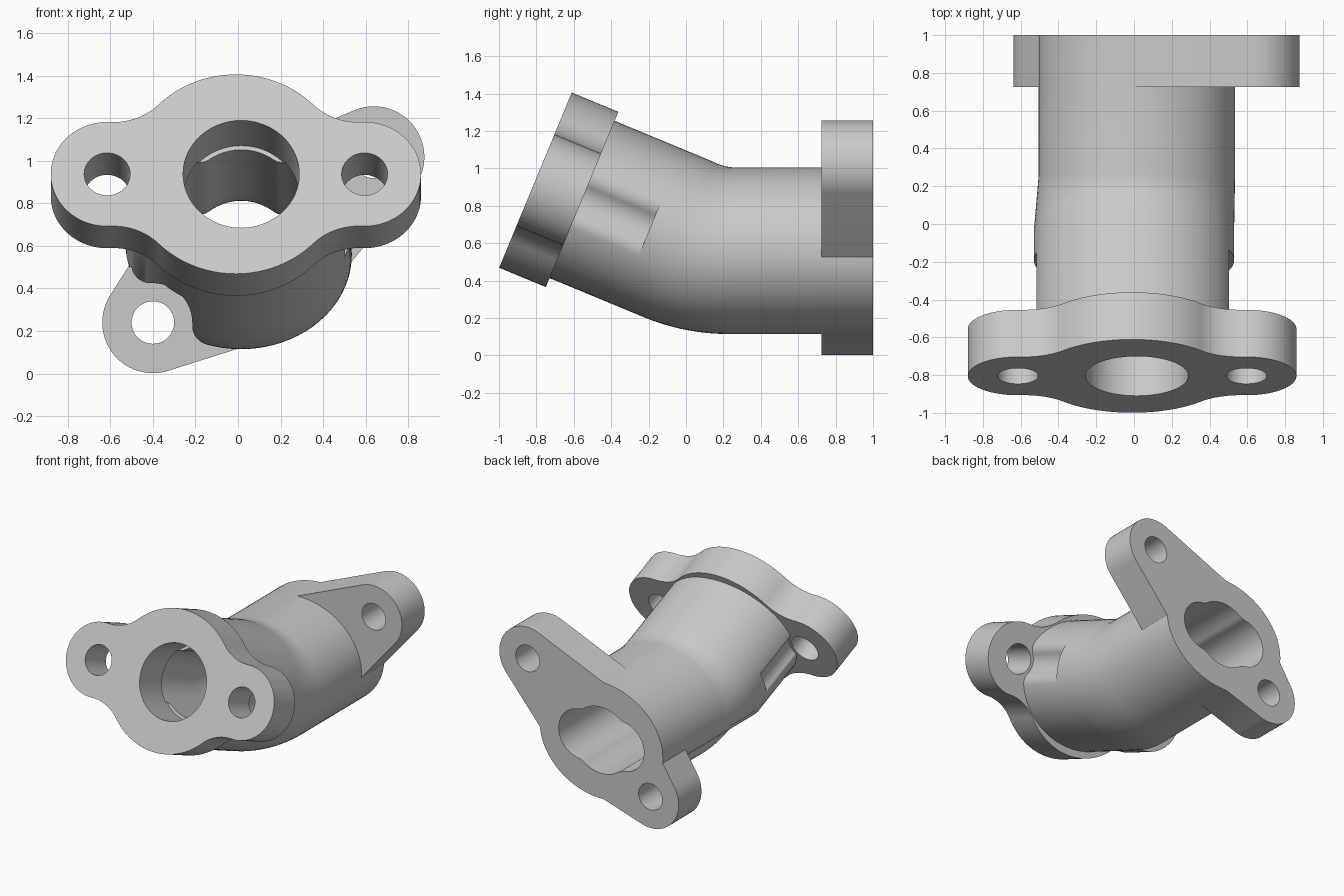
import bpy
import bmesh
from math import sin, cos, tan, pi, radians, atan2
from mathutils import Matrix, Vector, geometry

cube = bpy.data.objects.get("Cube")
if cube:
    bpy.data.objects.remove(cube, do_unlink=True)

metal = bpy.data.materials.new("cast_grey")
metal.use_nodes = True
GREY = (0.59, 0.59, 0.59, 1)
metal.diffuse_color = GREY
bsdf = next(n for n in metal.node_tree.nodes if n.type == "BSDF_PRINCIPLED")
bsdf.inputs["Base Color"].default_value = GREY
bsdf.inputs["Roughness"].default_value = 0.6

TILT = radians(22.5)
# Mounting frames: local z is the flange axis, local y points up the flange
FRONT = Matrix.Translation((0, -0.805, 0.9375)) @ Matrix.Rotation(pi / 2 - TILT, 4, "X")
REAR = Matrix.Translation((0, 1, 0)) @ Matrix.Rotation(pi / 2, 4, "X")


def arc(cx, cy, r, a0, a1, n=24):
    return [(cx + r * cos(a0 + (a1 - a0) * i / n), cy + r * sin(a0 + (a1 - a0) * i / n))
            for i in range(n + 1)]


def circle(cx, cy, r, n=64, ry=None):
    k = (ry or r) / r
    return [(x, cy + (y - cy) * k) for x, y in arc(cx, cy, r, 0, 2 * pi, n)[:-1]]


def hull(points):
    return [points[i] for i in geometry.convex_hull_2d([Vector(p) for p in points])]


def loft(name, rings):
    """Solid through a list of matching rings of 3D points."""
    bm = bmesh.new()
    loops = [[bm.verts.new(p) for p in ring] for ring in rings]
    for a, b in zip(loops, loops[1:]):
        for i in range(len(a)):
            j = (i + 1) % len(a)
            bm.faces.new((a[i], a[j], b[j], b[i]))
    bm.faces.new(loops[0][::-1])
    bm.faces.new(loops[-1])
    bmesh.ops.recalc_face_normals(bm, faces=bm.faces)
    mesh = bpy.data.meshes.new(name)
    bm.to_mesh(mesh)
    bm.free()
    mesh.materials.append(metal)
    obj = bpy.data.objects.new(name, mesh)
    bpy.context.collection.objects.link(obj)
    return obj


def prism(name, profile, frame, z0, z1):
    return loft(name, [[frame @ Vector((x, y, z)) for x, y in profile] for z in (z0, z1)])


def combine(target, tool, operation):
    """Apply a boolean and discard the tool."""
    tool.hide_render = True
    mod = target.modifiers.new(tool.name, "BOOLEAN")
    mod.operation, mod.solver, mod.object = operation, "EXACT", tool
    bpy.context.view_layer.objects.active = target
    bpy.ops.object.modifier_apply(modifier=mod.name)
    bpy.data.objects.remove(tool, do_unlink=True)


# Pipe centre line: straight outlet, bend, tilted inlet
BEND, AXIS_X, AXIS_Z = 0.75, 0.015, 0.56
BEND_Y = 0.106 + BEND * tan(TILT / 2)


def sweep(name, section, y_end, depth):
    """Sweep section(f), f from 0 at the outlet to 1 at the inlet, along the pipe."""
    path = [(y_end, AXIS_Z, 0)]
    for i in range(17):
        t = TILT * i / 16
        path.append((BEND_Y - BEND * sin(t), AXIS_Z + BEND * (1 - cos(t)), t))
    tip = FRONT @ Vector((0, 0, -depth))
    path.append((tip.y, tip.z, TILT))
    return loft(name, [[(a, y + b * sin(t), z + b * cos(t)) for a, b in section(t / TILT)]
                       for y, z, t in path])


def oval(f):
    return circle(AXIS_X * (1 - f), 0, 0.52 + 0.01 * f, 80, 0.445 + 0.01 * f)


def lobed(f, n=96, core=0.252, lobe=0.187, off=0.173, blend=36):
    """Round bore softly merged with a lobe on each side."""
    points = []
    for i in range(n):
        t = 2 * pi * i / n
        side = off * abs(cos(t)) + (lobe ** 2 - (off * sin(t)) ** 2) ** 0.5
        r = (core ** blend + side ** blend) ** (1 / blend)
        points.append((AXIS_X + r * cos(t), r * sin(t)))
    return points


body = sweep("elbow_pipe", oval, 1, 0.15)


def scoop(centre, size, bolt, rp, rf):
    """Notch round a bolt, blended into an oval by rounded shoulders."""
    c, p = Vector(centre), Vector(bolt)
    a, b = size
    start = atan2((p.y - c.y) / b, (p.x - c.x) / a)
    sides = []
    for s in (-1, 1):
        for i in range(2000):
            t = start + s * i / 1000
            edge = c + Vector((a * cos(t), b * sin(t)))
            normal = Vector((cos(t) / a, sin(t) / b)).normalized()
            f = edge - normal * rf
            if (f - p).length >= rp + rf:
                break
        inward = p - f
        a0 = atan2(normal.y, normal.x)
        turn = (atan2(inward.y, inward.x) - a0 + pi) % (2 * pi) - pi
        shoulder = arc(f.x, f.y, rf, a0, a0 + turn, 12)
        sides.append(([tuple(edge + normal * 0.25)] + shoulder, atan2(-inward.y, -inward.x)))
    (first, a0), (last, a1) = sides
    turn = (a1 - a0 + pi) % (2 * pi) - pi
    return first + arc(p.x, p.y, rp, a0, a0 + turn, 24)[1:-1] + last[::-1]


# Bolt clearance scooped out of the body
FRONT_BOLTS = (-0.615, 0.595)
REAR_BOLTS = ((-0.4, 0.24), (0.638, 1.018))
for x, shoulder in zip(FRONT_BOLTS, (0.03, 0.09)):
    notch = scoop((0, 0), (0.53, 0.455), (x, 0), 0.13, shoulder)
    combine(body, prism("bolt_pocket", notch, FRONT, -0.664, -0.2), "DIFFERENCE")
notch = scoop((AXIS_X, AXIS_Z), (0.52, 0.445), REAR_BOLTS[0], 0.185, 0.09)
combine(body, prism("rear_bolt_pocket", notch, REAR, 0.2, 1.45), "DIFFERENCE")

# Front flange: round centre blended into two ears by concave fillets
R, EAR, FIL, D = 0.507, 0.265, 0.3, 0.605
fx = ((R + FIL) ** 2 - (EAR + FIL) ** 2 + D * D) / (2 * D)
fy = ((R + FIL) ** 2 - fx * fx) ** 0.5
a_ear, a_main = atan2(fy, fx - D), atan2(fy, fx)
quarter = (arc(D, 0, EAR, 0, a_ear)
           + arc(fx, fy, FIL, a_ear + pi, a_main + pi)[1:]
           + arc(0, 0, R, a_main, pi / 2)[1:])
half = quarter + [(-x, y) for x, y in quarter[-2::-1]]
outline = half + [(x, -y) for x, y in half[-2:0:-1]]
outline = [(x - 0.01, y) for x, y in outline]
combine(body, prism("front_flange", outline, FRONT, -0.27, 0), "UNION")

# Rear flange: hull of two ears and a central disc, with the pipe running through
ears = [p for b in REAR_BOLTS for p in circle(*b, 0.238)]
plate = hull(ears + circle(AXIS_X, AXIS_Z, 0.418, 80))
combine(body, prism("rear_flange", plate, REAR, 0, 0.275), "UNION")

# Bores: round counterbore at the inlet, lobed passage following the bend
combine(body, prism("inlet_bore", circle(0.015, 0, 0.273), FRONT, -0.31, 0.1), "DIFFERENCE")
combine(body, sweep("lobed_passage", lobed, 1.1, 0.29), "DIFFERENCE")

# Bolt holes
for x in FRONT_BOLTS:
    combine(body, prism("front_bolt_hole", circle(x, 0, 0.108, 48), FRONT, -0.35, 0.1), "DIFFERENCE")
for b in REAR_BOLTS:
    combine(body, prism("rear_bolt_hole", circle(*b, 0.1, 48), REAR, -0.1, 0.35), "DIFFERENCE")

bpy.ops.object.select_all(action="DESELECT")
body.select_set(True)
bpy.context.view_layer.objects.active = body
bpy.ops.object.shade_smooth_by_angle(angle=radians(30))
